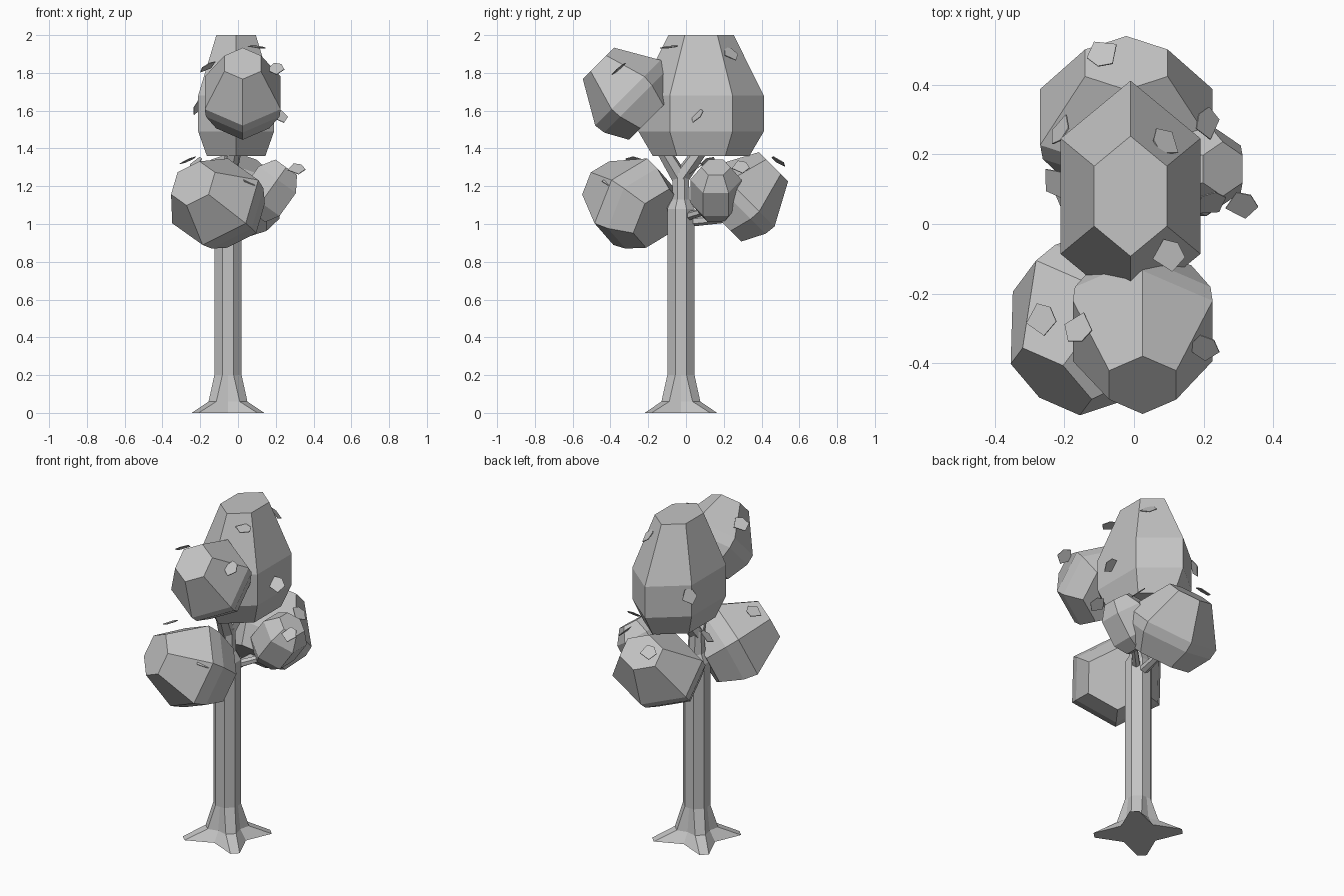
import bpy, bmesh
from math import sin, cos, radians, tau
from mathutils import Vector

if "Cube" in bpy.data.objects:
    bpy.data.objects.remove(bpy.data.objects["Cube"])

GREY = (0.55, 0.55, 0.55, 1)
clay = bpy.data.materials.new("plain grey")
clay.use_nodes = True
clay.diffuse_color = GREY
clay.node_tree.nodes["Principled BSDF"].inputs["Base Color"].default_value = GREY


def loft(name, rings):
    """Skin a list of equal rings and cap both ends."""
    bm = bmesh.new()
    loops = [[bm.verts.new(p) for p in ring] for ring in rings]
    n = len(loops[0])
    for low, high in zip(loops, loops[1:]):
        for i in range(n):
            j = (i + 1) % n
            bm.faces.new((low[i], low[j], high[j], high[i]))
    bm.faces.new(loops[0][::-1])
    bm.faces.new(loops[-1])
    bmesh.ops.recalc_face_normals(bm, faces=bm.faces)
    mesh = bpy.data.meshes.new(name)
    bm.to_mesh(mesh)
    bm.free()
    mesh.materials.append(clay)
    obj = bpy.data.objects.new(name, mesh)
    bpy.context.collection.objects.link(obj)


def frame(axis):
    """Axis plus a level side vector and a third one square to both."""
    a = Vector(axis).normalized()
    u = Vector((0, 1, 0)).cross(a) if abs(a.z) > 0.9 else Vector((0, 0, 1)).cross(a)
    u.normalize()
    return a, u, a.cross(u)


def hexagon(centre, u, v, ru, rv, turn=0):
    angles = [tau * k / 6 + radians(turn) for k in range(6)]
    return [centre + u * ru * sin(t) + v * rv * cos(t) for t in angles]


def foliage(name, tip, axis, ru, rv, profile, turn=0):
    """Six-sided clump; profile holds (distance behind the tip, radius factor)."""
    a, u, v = frame(axis)
    loft(name, [hexagon(Vector(tip) - a * d, u, v, ru * f, rv * f, turn) for d, f in profile])


def branch(name, start, end, r0, r1):
    start, end = Vector(start), Vector(end)
    a, u, v = frame(end - start)
    loft(name, [hexagon(start, u, v, r0, r0), hexagon(end, u, v, r1, r1)])


def leaf(name, centre, normal, size=0.052):
    """Thin irregular five-sided plate."""
    a, u, v = frame(normal)
    shape = [(-0.9, -0.2), (-0.3, 0.9), (0.5, 0.7), (0.9, -0.1), (0.2, -0.9)]
    flat = [Vector(centre) + (u * x + v * y) * size for x, y in shape]
    loft(name, [flat, [p + a * 0.004 for p in flat]])


# Trunk: octagon flaring into four diagonal roots
BASE = Vector((-0.053, -0.027, 0))


def trunk_ring(z, r, spread, valley):
    pts = []
    for d in range(45, 360, 90):
        for ang, rad in ((d - spread, r), (d + spread, r), (d + 45, valley)):
            t = radians(ang)
            pts.append(BASE + Vector((cos(t) * rad, sin(t) * rad, z)))
    return pts


loft("trunk", [trunk_ring(*s) for s in (
    (0, 0.247, 6, 0.125), (0.06, 0.12, 14, 0.088), (0.2, 0.078, 22.5, 0.072),
    (1.08, 0.078, 22.5, 0.072), (1.13, 0.05, 22.5, 0.046), (1.27, 0.045, 22.5, 0.042))])

# Branches reaching into the clumps
fork = (-0.055, -0.03, 1.24)
branch("crown_branch", fork, (-0.01, 0.1, 1.42), 0.045, 0.035)
branch("front_upper_branch", fork, (0.0, -0.2, 1.52), 0.045, 0.03)
branch("front_lower_branch", (-0.055, -0.03, 1.1), (-0.08, -0.18, 1.1), 0.04, 0.03)
branch("back_branch", (-0.05, -0.03, 1.01), (-0.01, 0.24, 1.03), 0.03, 0.02)
branch("side_branch", (-0.05, -0.03, 1.03), (0.12, 0.14, 1.08), 0.025, 0.018)

# Foliage clumps
foliage("crown_foliage", (-0.01, 0.08, 2), (0, 0, 1), 0.232, 0.332,
        [(0, 0.52), (0.32, 1), (0.51, 1), (0.64, 0.77)])
CLUMP = [(0, 0.48), (0.22, 1), (0.28, 0.97), (0.4, 0.7)]
foliage("front_upper_foliage", (0.025, -0.463, 1.85), (0, -1, 1), 0.232, 0.245, CLUMP)
foliage("back_foliage", (-0.022, 0.463, 1.303), (0, 1, 1), 0.286, 0.228, CLUMP)
foliage("front_lower_foliage", (-0.238, -0.453, 1.215), (-0.535, -0.72, 0.44), 0.28, 0.255,
        [(0, 0.51), (0.22, 1), (0.3, 0.93), (0.42, 0.68)])
foliage("side_foliage", (0.255, 0.158, 1.3), (0.58, 0, 0.81), 0.135, 0.14,
        [(0, 0.58), (0.08, 1), (0.23, 1), (0.3, 0.65)], 30)

# Loose leaves stuck on the clumps
leaves = [
    ((-0.09, 0.49, 1.33), (-0.2, 0.5, 0.8)), ((0.31, 0.055, 1.29), (0, -0.6, 0.8)),
    ((0.2, -0.355, 1.82), (-0.1, -0.6, 0.7)), ((-0.16, -0.3, 1.83), (-0.5, 0.3, 0.8)),
    ((-0.265, -0.275, 1.335), (-0.4, 0.1, 0.9)), ((0.1, -0.09, 1.935), (0.1, -0.1, 1)),
    ((0.09, 0.235, 1.9), (0.6, 0.5, 0.7)), ((0.22, 0.06, 1.57), (0.3, -0.6, 0.6)),
    ((0.21, 0.29, 1.3), (0.7, 0, 0.7)), ((-0.21, 0.27, 1.62), (-0.8, 0.4, 0.4)),
    ((0.05, -0.4, 1.23), (0.5, -0.3, 0.8)), ((-0.225, 0.12, 1.32), (-0.6, -0.3, 0.7)),
]
for i, (centre, normal) in enumerate(leaves, 1):
    leaf(f"leaf_{i}", centre, normal)
